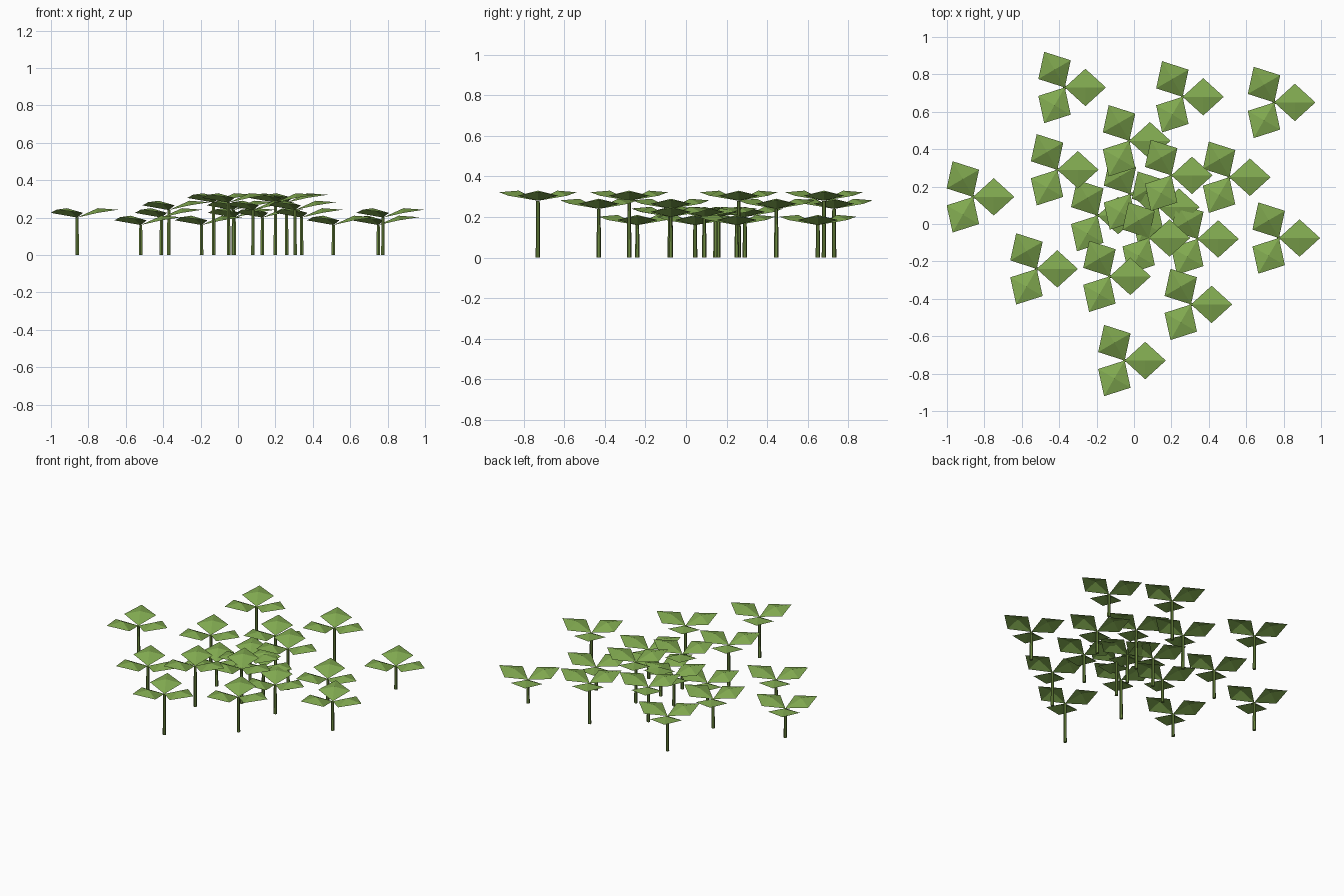
import bpy, bmesh, math
from mathutils import Matrix, Vector

if "Cube" in bpy.data.objects:
    bpy.data.objects.remove(bpy.data.objects["Cube"])


def material(name, rgb):
    m = bpy.data.materials.new(name)
    m.diffuse_color = (*rgb, 1)
    m.use_nodes = True
    m.node_tree.nodes["Principled BSDF"].inputs["Base Color"].default_value = m.diffuse_color
    return m


leaf_mat = material("leaf green", (0.22, 0.40, 0.08))
stem_mat = material("stem green", (0.15, 0.25, 0.05))


def finish(bm, name, mat):
    mesh = bpy.data.meshes.new(name)
    bm.to_mesh(mesh)
    bm.free()
    mesh.materials.append(mat)
    ob = bpy.data.objects.new(name, mesh)
    bpy.context.collection.objects.link(ob)


# Stem: thin six-sided cylinder standing on the ground
def stem(name, x, y, h):
    bm = bmesh.new()
    bmesh.ops.create_cone(bm, cap_ends=True, segments=6, radius1=0.011,
                          radius2=0.009, depth=h,
                          matrix=Matrix.Translation((x, y, h / 2)))
    finish(bm, name, stem_mat)


# Leaves: three rising diamonds, each creased along the middle
def leaves(name, x, y, h):
    bm = bmesh.new()
    outline = [(0, 0, 0), (0.11, -0.1, 0.025), (0.22, 0, 0.042), (0.11, 0.1, 0.025)]
    for k in range(3):
        place = Matrix.Translation((x, y, h)) @ Matrix.Rotation(k * math.tau / 3, 4, 'Z')
        rim = [bm.verts.new(place @ Vector(p)) for p in outline]
        mid = bm.verts.new(place @ Vector((0.11, 0, 0.05)))
        for i in range(4):
            bm.faces.new((rim[i], rim[(i + 1) % 4], mid))
    finish(bm, name, leaf_mat)


# Plants: x, y, leaf height
plants = [
    (-0.37, 0.73, 0.24), (0.26, 0.68, 0.28), (0.75, 0.65, 0.16),
    (-0.025, 0.445, 0.24), (-0.41, 0.29, 0.20), (0.20, 0.26, 0.28),
    (0.51, 0.25, 0.16), (-0.86, 0.145, 0.20), (-0.195, 0.045, 0.16),
    (0.34, -0.08, 0.20), (0.775, -0.075, 0.20), (0.08, -0.075, 0.24),
    (-0.52, -0.24, 0.16), (-0.13, -0.28, 0.28), (0.305, -0.43, 0.24),
    (-0.05, -0.73, 0.28), (0.13, 0.09, 0.20), (-0.02, 0.16, 0.20),
]
for n, (x, y, h) in enumerate(plants, 1):
    stem(f"stem_{n}", x, y, h)
    leaves(f"leaves_{n}", x, y, h)
